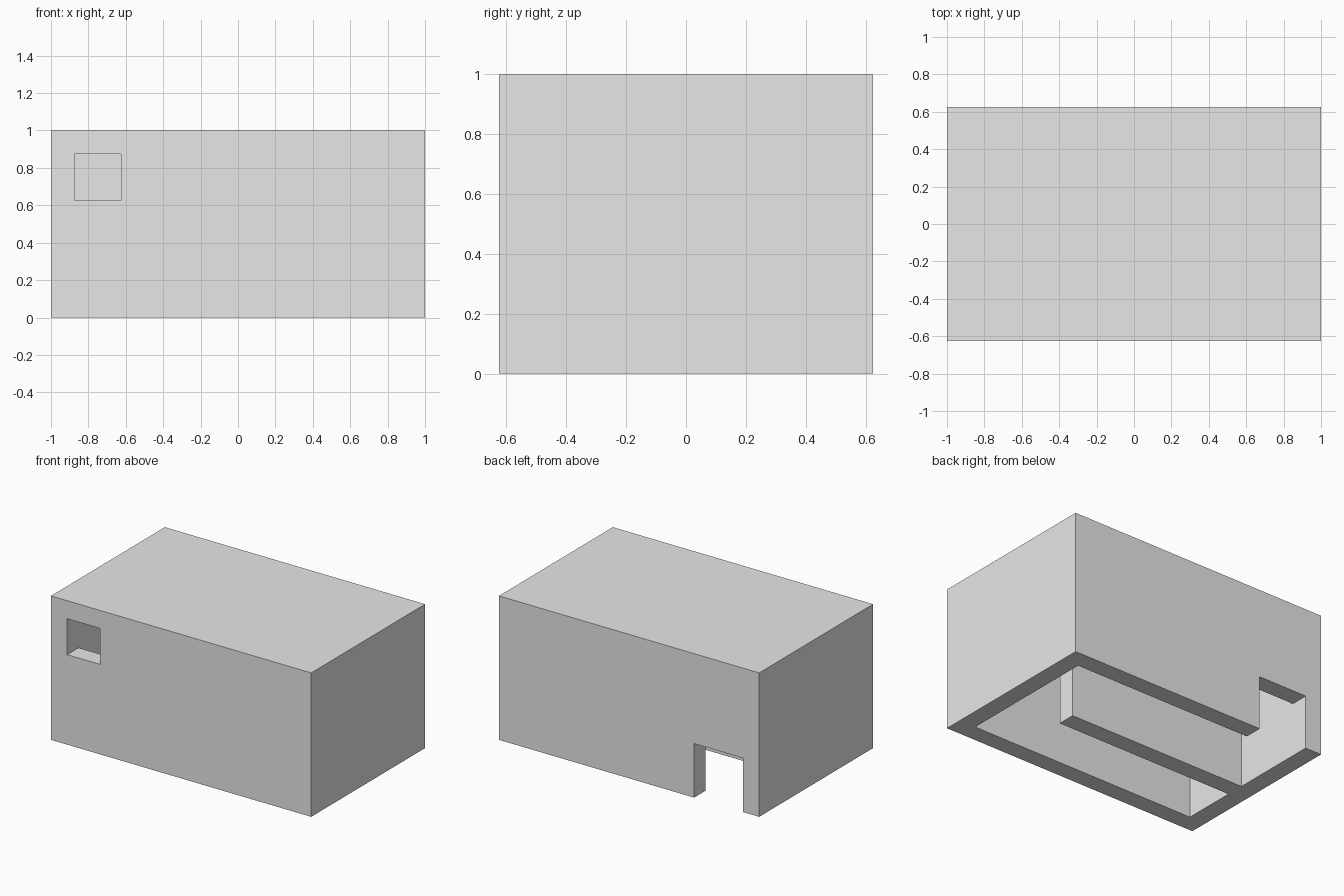
import bpy
import bmesh

if "Cube" in bpy.data.objects:
    bpy.data.objects.remove(bpy.data.objects["Cube"])

WALL = 0.125          # thickness of walls and roof
X, Y, Z = 1.0, 0.625, 1.0


def prism(name, outline, z0, z1):
    """Extrude a counter-clockwise floor-plan outline from z0 to z1."""
    bm = bmesh.new()
    base = bm.faces.new([bm.verts.new((x, y, z0)) for x, y in outline])
    side = bmesh.ops.extrude_face_region(bm, geom=[base])
    verts = [g for g in side["geom"] if isinstance(g, bmesh.types.BMVert)]
    bmesh.ops.translate(bm, verts=verts, vec=(0, 0, z1 - z0))
    bmesh.ops.recalc_face_normals(bm, faces=bm.faces)
    mesh = bpy.data.meshes.new(name)
    bm.to_mesh(mesh)
    bm.free()
    obj = bpy.data.objects.new(name, mesh)
    bpy.context.collection.objects.link(obj)
    return obj


def rect(x0, x1, y0, y1):
    return [(x0, y0), (x1, y0), (x1, y1), (x0, y1)]


# Outer block of the building
building = prism("building", rect(-X, X, -Y, Y), 0, Z)
grey = bpy.data.materials.new("plain grey")
grey.diffuse_color = (0.8, 0.8, 0.8, 1)
grey.use_nodes = True
grey.node_tree.nodes["Principled BSDF"].inputs["Base Color"].default_value = grey.diffuse_color
building.data.materials.append(grey)

# U-shaped passage around the dividing wall, open at the bottom
ix, iy = X - WALL, Y - WALL
passage = prism("passage_cutter", [
    (-ix, -iy), (ix, -iy), (ix, iy), (-ix, iy),
    (-ix, 0), (0.5, 0), (0.5, -WALL), (-ix, -WALL)], -0.2, Z - WALL)

# Doorway in the back wall and high window in the front wall
doorway = prism("doorway_cutter", rect(-ix, -0.5, iy - 0.1, Y + 0.1), -0.2, 0.375)
window = prism("window_cutter", rect(-ix, -0.625, -Y - 0.1, -iy + 0.1), 0.625, 0.875)

# Cut the openings, then discard the cutters
bpy.context.view_layer.objects.active = building
for cutter in (passage, doorway, window):
    mod = building.modifiers.new(cutter.name, "BOOLEAN")
    mod.operation = "DIFFERENCE"
    mod.solver = "EXACT"
    mod.object = cutter
    bpy.ops.object.modifier_apply(modifier=mod.name)
    bpy.data.objects.remove(cutter)
